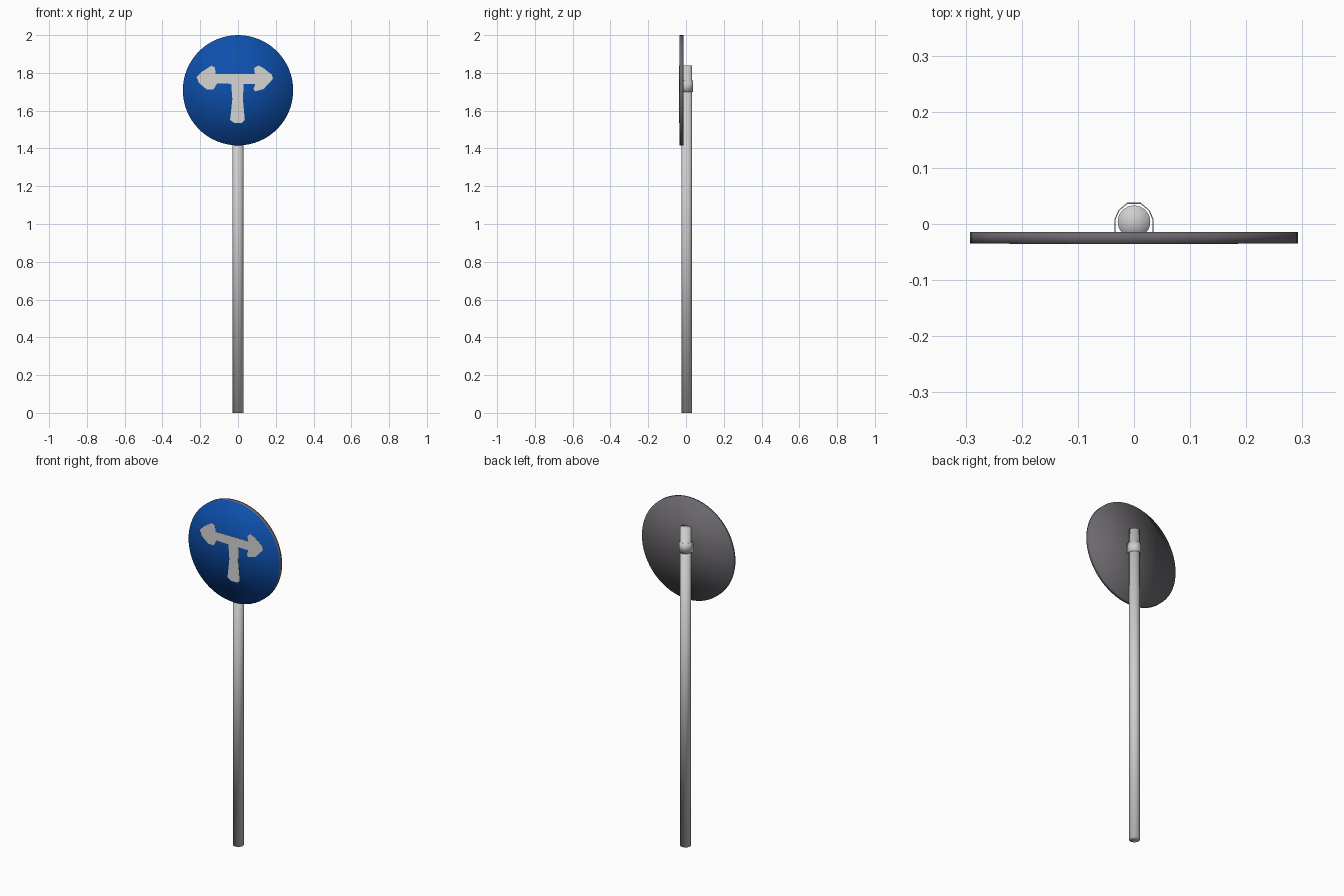
import bpy, bmesh, math

if "Cube" in bpy.data.objects:
    bpy.data.objects.remove(bpy.data.objects["Cube"])


def material(name, rgb):
    m = bpy.data.materials.new(name)
    m.diffuse_color = (*rgb, 1.0)
    m.use_nodes = True
    m.node_tree.nodes["Principled BSDF"].inputs["Base Color"].default_value = m.diffuse_color
    return m


BLUE = material("sign_blue", (0.004, 0.08, 0.42))
WHITE = material("arrow_white", (0.66, 0.66, 0.66))
STEEL = material("pole_light_grey", (0.62, 0.62, 0.62))
DARK = material("back_dark_grey", (0.15, 0.14, 0.155))


def finish(name, bm, mats, smooth):
    bmesh.ops.recalc_face_normals(bm, faces=bm.faces[:])
    me = bpy.data.meshes.new(name)
    bm.to_mesh(me)
    bm.free()
    for m in mats:
        me.materials.append(m)
    for p in me.polygons:
        p.use_smooth = smooth
    ob = bpy.data.objects.new(name, me)
    bpy.context.collection.objects.link(ob)
    return ob


def cylinder(radius, depth, segments):
    bm = bmesh.new()
    bmesh.ops.create_cone(bm, cap_ends=True, cap_tris=True, segments=segments,
                          radius1=radius, radius2=radius, depth=depth)
    return bm


# Pole: soft-shaded round tube with closed ends
pole = finish("pole", cylinder(0.029, 1.84, 32), [STEEL], True)
pole.location = (0, 0.004, 0.92)

# Sign disc: blue front, dark rim and back
bm = cylinder(0.292, 0.021, 64)
for f in bm.faces:
    f.normal_update()
    f.material_index = 1 if f.normal.z > 0.5 else 0
disc = finish("sign_disc", bm, [DARK, BLUE], True)
disc.rotation_euler = (math.radians(90), 0, 0)
disc.location = (0, -0.0245, 1.708)

# Two-way arrow: thin plate on the disc front
outline = [
    (-0.222, 1.777), (-0.20, 1.80), (-0.142, 1.838), (-0.122, 1.828), (-0.118, 1.793),
    (0.09, 1.793), (0.085, 1.825), (0.108, 1.84), (0.135, 1.825), (0.18, 1.79),
    (0.185, 1.768), (0.135, 1.714), (0.09, 1.702), (0.082, 1.715), (0.092, 1.742),
    (0.03, 1.742), (0.026, 1.66), (0.036, 1.55), (0.02, 1.536), (-0.02, 1.536),
    (-0.042, 1.55), (-0.03, 1.66), (-0.036, 1.742), (-0.11, 1.745), (-0.13, 1.712),
    (-0.165, 1.712), (-0.205, 1.745),
]
bm = bmesh.new()
face = bm.faces.new([bm.verts.new((x, -0.0345, z)) for x, z in outline])
ext = bmesh.ops.extrude_face_region(bm, geom=[face])
bmesh.ops.translate(bm, vec=(0, -0.0015, 0),
                    verts=[g for g in ext["geom"] if isinstance(g, bmesh.types.BMVert)])
finish("two_way_arrow", bm, [WHITE], False)

# Clamp: bent strap round the pole, fixed to the disc back
half = [(0.034, -0.015), (0.034, 0.008), (0.027, 0.024), (0.012, 0.037)]
path = half + [(-x, y) for x, y in reversed(half)]
bm = bmesh.new()
low = [bm.verts.new((x, y, 1.70)) for x, y in path]
high = [bm.verts.new((x, y, 1.76)) for x, y in path]
for i in range(len(path) - 1):
    bm.faces.new((low[i], low[i + 1], high[i + 1], high[i]))
clamp = finish("clamp", bm, [STEEL], True)
solid = clamp.modifiers.new("thickness", "SOLIDIFY")
solid.thickness = 0.002
solid.offset = 0
